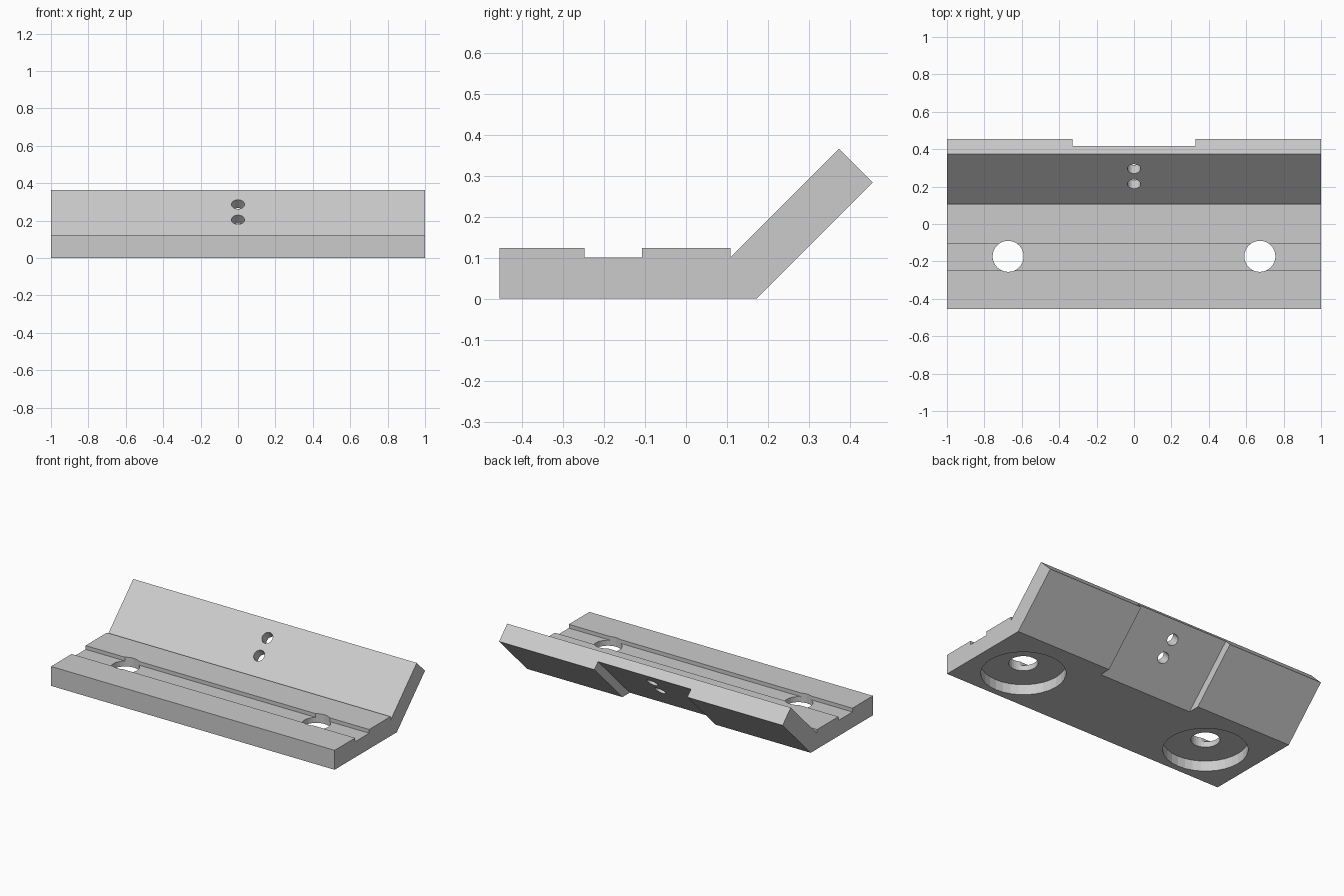
import bpy, bmesh, math
from mathutils import Matrix, Vector

if "Cube" in bpy.data.objects:
    bpy.data.objects.remove(bpy.data.objects["Cube"])


def prism(name, profile, half):
    """Extrude a (y, z) profile along x from -half to +half."""
    bm = bmesh.new()
    face = bm.faces.new([bm.verts.new((-half, y, z)) for y, z in profile])
    ext = bmesh.ops.extrude_face_region(bm, geom=[face])
    verts = [v for v in ext["geom"] if isinstance(v, bmesh.types.BMVert)]
    bmesh.ops.translate(bm, verts=verts, vec=(2 * half, 0, 0))
    return finish(name, bm)


def rod(name, centre, radius, depth, tilt=0.0, sides=32):
    """Cylinder centred on a point, its z axis tilted about x."""
    bm = bmesh.new()
    bmesh.ops.create_cone(bm, cap_ends=True, segments=sides, radius1=radius,
                          radius2=radius, depth=depth,
                          matrix=Matrix.Translation(Vector(centre)) @ Matrix.Rotation(tilt, 4, 'X'))
    return finish(name, bm)


def finish(name, bm):
    bmesh.ops.recalc_face_normals(bm, faces=bm.faces)
    mesh = bpy.data.meshes.new(name)
    bm.to_mesh(mesh)
    bm.free()
    obj = bpy.data.objects.new(name, mesh)
    bpy.context.collection.objects.link(obj)
    return obj


# Grooved base plate with the 45 degree flange
bracket = prism("bracket", [
    (-0.455, 0), (0.172, 0), (0.455, 0.283), (0.373, 0.365), (0.108, 0.1),
    (0.108, 0.124), (-0.107, 0.124), (-0.107, 0.1), (-0.248, 0.1),
    (-0.248, 0.124), (-0.455, 0.124)], 1.0)

# Recess across the middle of the flange back
cutters = [prism("flange_recess_cutter",
                 [(-0.002, -0.1), (0.8, -0.1), (0.8, 0.5), (0.598, 0.5)], 0.328)]

# Mounting holes with wide counterbores underneath
for side in (-1, 1):
    cutters.append(rod("mount_hole_cutter", (side * 0.673, -0.173, 0.1), 0.083, 0.4))
    cutters.append(rod("counterbore_cutter", (side * 0.673, -0.173, -0.035), 0.242, 0.2))

# Two small holes square to the flange
for y in (0.213, 0.295):
    cutters.append(rod("flange_hole_cutter", (0, y, y - 0.008), 0.035, 0.4, math.radians(45)))

# Cut, then remove the helpers
for cutter in cutters:
    mod = bracket.modifiers.new(cutter.name, 'BOOLEAN')
    mod.operation = 'DIFFERENCE'
    mod.solver = 'EXACT'
    mod.object = cutter
    cutter.hide_render = True
bpy.context.view_layer.objects.active = bracket
for mod in list(bracket.modifiers):
    bpy.ops.object.modifier_apply(modifier=mod.name)
for cutter in cutters:
    bpy.data.objects.remove(cutter)
